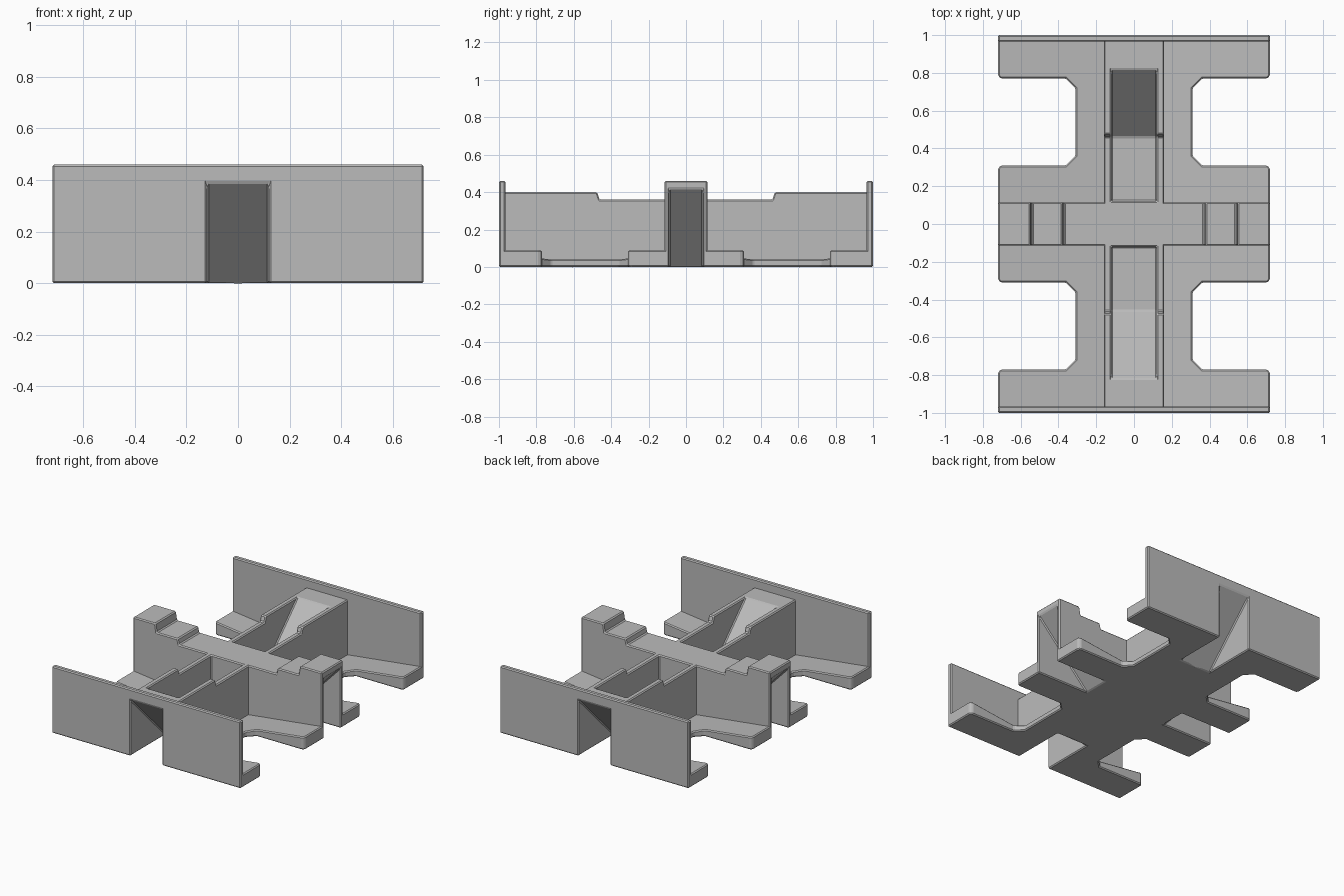
import bpy
import bmesh
from mathutils import Vector

cube = bpy.data.objects.get("Cube")
if cube:
    bpy.data.objects.remove(cube, do_unlink=True)

grey = bpy.data.materials.new("matte grey")
grey.use_nodes = True
COLOUR = (0.5, 0.5, 0.5, 1)
grey.diffuse_color = COLOUR
grey.node_tree.nodes["Principled BSDF"].inputs["Base Color"].default_value = COLOUR


def make_object(name, bm):
    bmesh.ops.recalc_face_normals(bm, faces=bm.faces)
    mesh = bpy.data.meshes.new(name)
    bm.to_mesh(mesh)
    bm.free()
    obj = bpy.data.objects.new(name, mesh)
    bpy.context.collection.objects.link(obj)
    mesh.materials.append(grey)
    return obj


def prism(name, profile, half, along):
    """Profile of (distance, z) points running along x or y, widened sideways."""
    bm = bmesh.new()
    if along == "y":
        place = lambda u, z, w: (w, u, z)
    else:
        place = lambda u, z, w: (u, w, z)
    face = bm.faces.new([bm.verts.new(place(u, z, -half)) for u, z in profile])
    result = bmesh.ops.extrude_face_region(bm, geom=[face])
    moved = [v for v in result["geom"] if isinstance(v, bmesh.types.BMVert)]
    bmesh.ops.translate(bm, verts=moved, vec=Vector(place(0, 0, 2 * half)))
    return make_object(name, bm)


def mirrored(half_profile):
    return half_profile + [(-u, z) for u, z in reversed(half_profile)]


def apply(obj, kind, **settings):
    mod = obj.modifiers.new(kind.lower(), kind)
    for key, value in settings.items():
        setattr(mod, key, value)
    with bpy.context.temp_override(object=obj, active_object=obj):
        bpy.ops.object.modifier_apply(modifier=mod.name)


# Base plate: stubby arms joined by narrow waists, thickening outwards
quarter = [(.72, .295), (.705, .31), (.36, .31), (.31, .36), (.31, .72),
           (.36, .77), (.705, .77), (.72, .785), (.72, 1)]
right_half = [(x, -y) for x, y in reversed(quarter)] + quarter
outline = right_half + [(-x, y) for x, y in reversed(right_half)]
bm = bmesh.new()
face = bm.faces.new([bm.verts.new((x, y, 0)) for x, y in outline])
result = bmesh.ops.extrude_face_region(bm, geom=[face])
bmesh.ops.translate(bm, vec=(0, 0, .1),
                    verts=[v for v in result["geom"] if isinstance(v, bmesh.types.BMVert)])
bmesh.ops.bisect_plane(bm, geom=bm.verts[:] + bm.edges[:] + bm.faces[:],
                       plane_co=(0, 0, 0), plane_no=(1, 0, 0))
for v in bm.verts:
    if v.co.z > .05:
        v.co.z = .003 + .121 * abs(v.co.x)
base = make_object("base_plate", bm)

# Long spine and stepped crossbar
spine = prism("spine", mirrored([(.98, 0), (.98, .4), (.475, .4), (.462, .36)]), .16, "y")
crossbar = prism("crossbar", mirrored([(.72, 0), (.72, .46), (.55, .46), (.54, .4),
                                       (.38, .4), (.37, .36)]), .115, "x")

# Tall walls closing both ends
walls = {}
for sign, name in ((-1, "front_wall"), (1, "back_wall")):
    walls[sign] = prism(name, [(sign * u, z) for u, z in
                               ((.965, 0), (1, 0), (1, .46), (.965, .46))], .72, "y")


def cut(targets, profile, half, along, sign):
    cutter = prism("cutter", [(sign * u, z) for u, z in profile], half, along)
    cutter.hide_render = True
    for target in targets:
        apply(target, "BOOLEAN", object=cutter, operation="DIFFERENCE", solver="EXACT")
    bpy.data.objects.remove(cutter, do_unlink=True)


# Ramped pockets from above, ramped notches from the ends and sides
pocket = [(.12, .04), (.46, .04), (.82, .4), (.82, .5), (.12, .5)]
end_notch = [(.58, -.03), (1.03, -.03), (1.03, .395), (1.005, .395)]
side_notch = [(.29, -.03), (.75, -.03), (.75, .425), (.725, .425)]
for sign in (-1, 1):
    cut([spine], pocket, .12, "y", sign)
    cut([base, spine, walls[sign]], end_notch, .12, "y", sign)
    cut([base, crossbar], side_notch, .09, "x", sign)

# Fine chamfer on all sharp edges
for part in (base, spine, crossbar, *walls.values()):
    apply(part, "BEVEL", width=.007, segments=1, limit_method="ANGLE", angle_limit=.6)
